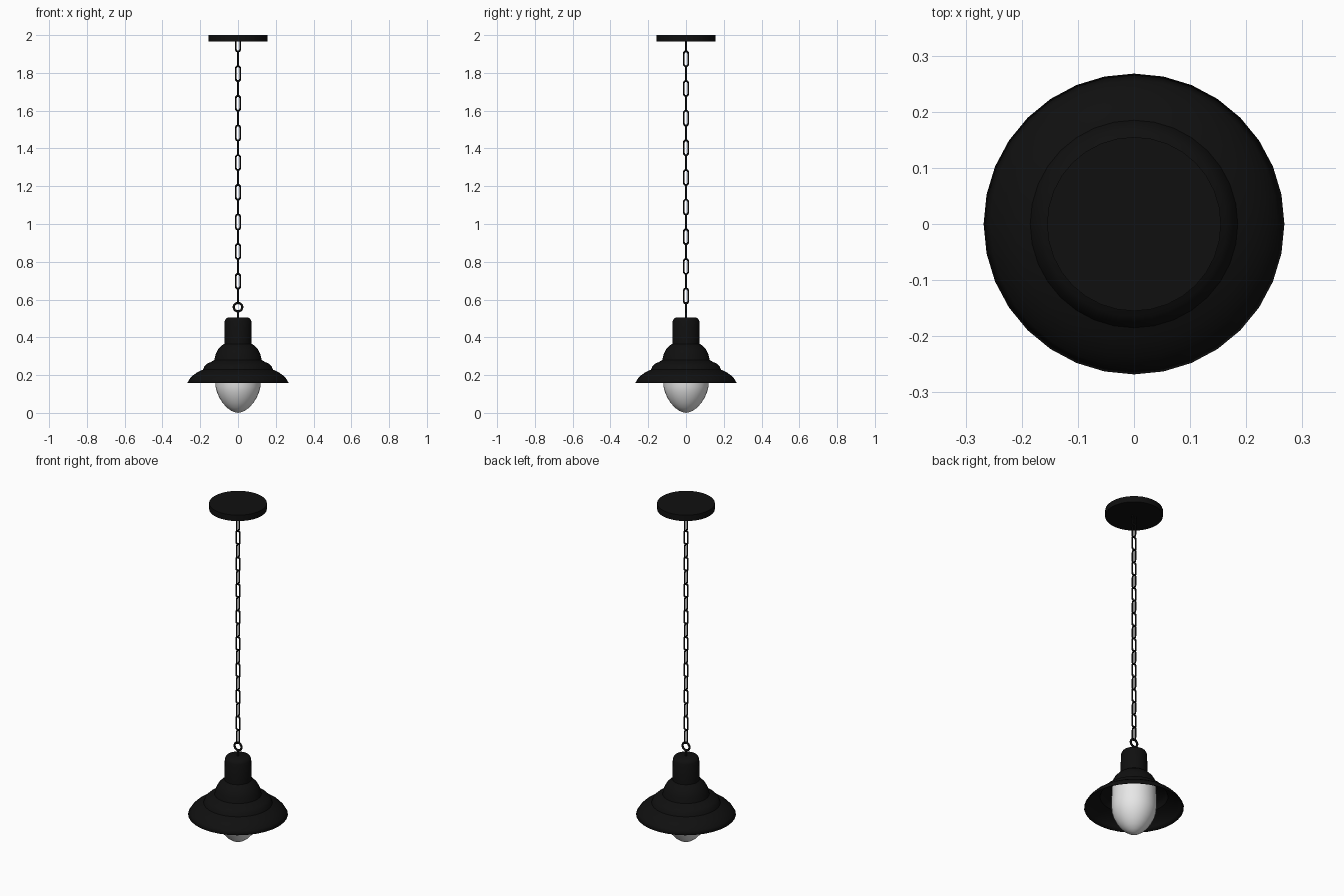
import bpy, bmesh, math
from mathutils import Vector

if "Cube" in bpy.data.objects:
    bpy.data.objects.remove(bpy.data.objects["Cube"])

def material(name, c):
    m = bpy.data.materials.new(name)
    m.diffuse_color = (c[0], c[1], c[2], 1)
    m.use_nodes = True
    m.node_tree.nodes["Principled BSDF"].inputs["Base Color"].default_value = m.diffuse_color
    return m

BLACK = material("matte_black", (0.005, 0.005, 0.005))
GLASS = material("frosted_white", (0.8, 0.8, 0.8))

def finish(name, bm, mat, angle=40):
    bmesh.ops.recalc_face_normals(bm, faces=bm.faces)
    me = bpy.data.meshes.new(name)
    bm.to_mesh(me)
    bm.free()
    ob = bpy.data.objects.new(name, me)
    bpy.context.collection.objects.link(ob)
    me.materials.append(mat)
    bpy.ops.object.select_all(action='DESELECT')
    ob.select_set(True)
    bpy.context.view_layer.objects.active = ob
    bpy.ops.object.shade_smooth_by_angle(angle=math.radians(angle))
    return ob

def lathe(name, profile, mat, n=32, angle=40):
    """Spin an (r, z) profile about the z axis."""
    bm = bmesh.new()
    vs = [bm.verts.new((r, 0, z)) for r, z in profile]
    es = [bm.edges.new(p) for p in zip(vs, vs[1:])]
    bmesh.ops.spin(bm, geom=vs + es, cent=(0, 0, 0), axis=(0, 0, 1),
                   angle=2 * math.pi, steps=n, use_duplicate=False)
    bmesh.ops.remove_doubles(bm, verts=bm.verts, dist=1e-5)
    return finish(name, bm, mat, angle)

def add_link(bm, z, rad, straight, wire, turned, arc=6, sides=8):
    """Closed stadium-shaped wire loop in the xz plane (yz if turned)."""
    rings = []
    for half in (0, 1):
        for k in range(arc + 1):
            if straight == 0 and k == arc:
                continue
            a = math.pi * (half + k / arc)
            out = Vector((math.cos(a), 0, math.sin(a)))
            c = out * rad + Vector((0, 0, z + (straight if half == 0 else -straight)))
            ring = []
            for s in range(sides):
                t = 2 * math.pi * s / sides
                p = c + out * wire * math.cos(t) + Vector((0, wire * math.sin(t), 0))
                ring.append(bm.verts.new((-p.y, p.x, p.z) if turned else p))
            rings.append(ring)
    for i, a in enumerate(rings):
        b = rings[(i + 1) % len(rings)]
        for s in range(sides):
            t = (s + 1) % sides
            bm.faces.new((a[s], a[t], b[t], b[s]))

# Ceiling plate
lathe("ceiling_plate", [(0, 1.965), (0.155, 1.965), (0.155, 2.0), (0, 2.0)], BLACK)

# Chain of alternating links
bm = bmesh.new()
for i in range(18):
    add_link(bm, 1.953 - 0.0785 * i, 0.0115, 0.0285, 0.0048, i % 2 == 1)
finish("chain", bm, BLACK, 60)

# Hanging ring and its short stem
bm = bmesh.new()
add_link(bm, 0.56, 0.0225, 0, 0.006, False, arc=12)
finish("hanging_ring", bm, BLACK, 60)
lathe("ring_stem", [(0, 0.495), (0.006, 0.495), (0.006, 0.538), (0, 0.538)], BLACK, 12)

# Stepped metal shade, open underneath
shade = lathe("shade", [
    (0, 0.506), (0.052, 0.506), (0.064, 0.500), (0.071, 0.485), (0.072, 0.366),
    (0.088, 0.355), (0.105, 0.337), (0.118, 0.312), (0.126, 0.280),
    (0.142, 0.270), (0.165, 0.260), (0.178, 0.247), (0.185, 0.229),
    (0.212, 0.217), (0.238, 0.199), (0.256, 0.180), (0.268, 0.159)], BLACK)
sol = shade.modifiers.new("thickness", 'SOLIDIFY')
sol.thickness = 0.004
sol.offset = -1

# Glass globe: straight wall above, rounded bullet below
lathe("glass_globe", [
    (0, 0.28), (0.119, 0.28), (0.121, 0.17), (0.119, 0.138), (0.111, 0.108),
    (0.098, 0.079), (0.080, 0.051), (0.059, 0.028), (0.036, 0.011),
    (0.016, 0.003), (0, 0.0)], GLASS)
